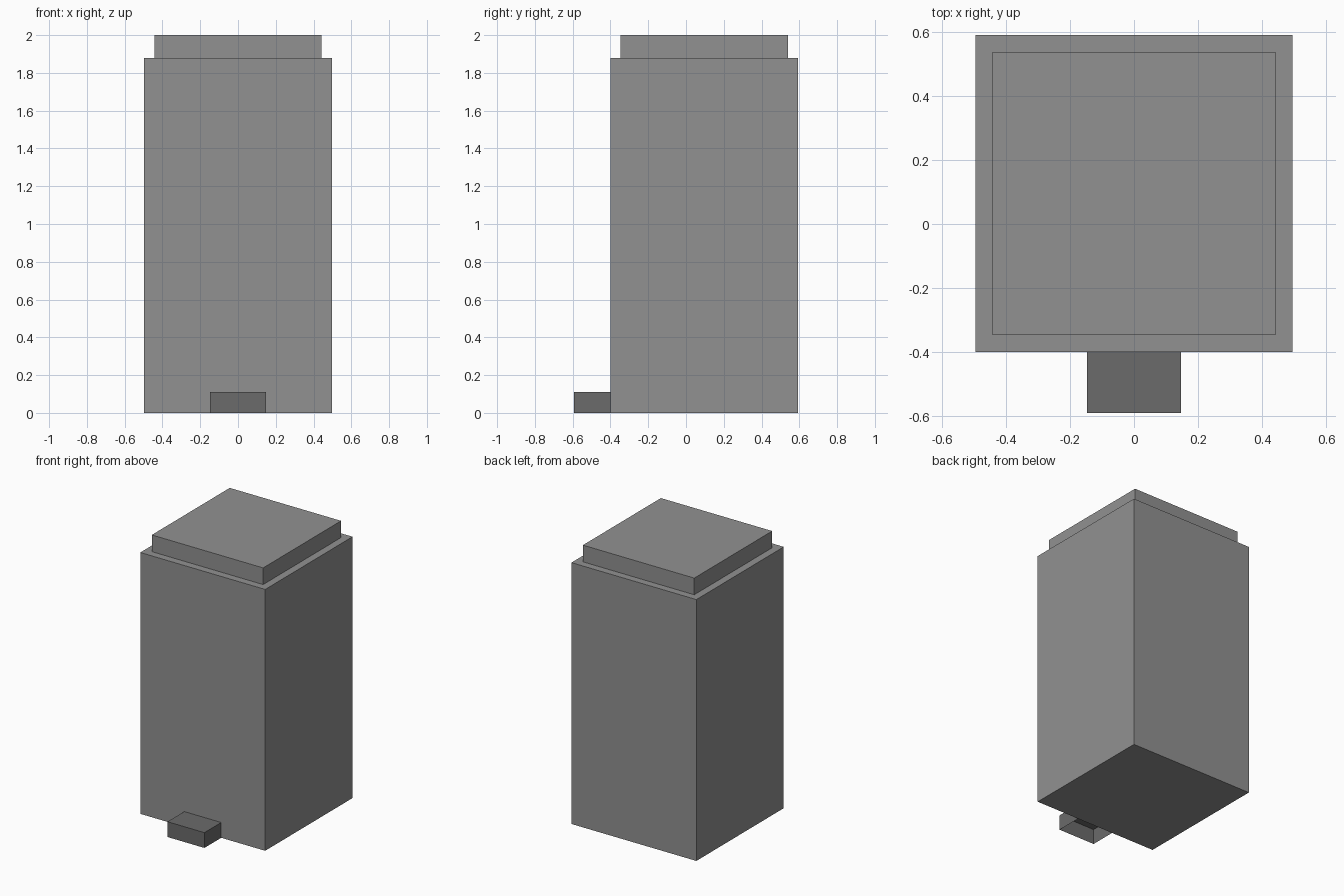
import bpy
import bmesh

if "Cube" in bpy.data.objects:
    bpy.data.objects.remove(bpy.data.objects["Cube"])


def grey(name, value):
    mat = bpy.data.materials.new(name)
    mat.diffuse_color = (value, value, value, 1)
    mat.use_nodes = True
    mat.node_tree.nodes["Principled BSDF"].inputs["Base Color"].default_value = mat.diffuse_color
    return mat


def box(name, x, y, z, mat, open_sides=()):
    """Box centred on x = 0 with half width x; open_sides lists face normals to leave out."""
    bm = bmesh.new()
    bmesh.ops.create_cube(bm, size=1)
    bm.normal_update()
    gone = [f for f in bm.faces if tuple(round(c) for c in f.normal) in open_sides]
    bmesh.ops.delete(bm, geom=gone, context='FACES')
    for v in bm.verts:
        v.co.x *= 2 * x
        v.co.y = y[0] + (v.co.y + 0.5) * (y[1] - y[0])
        v.co.z = z[0] + (v.co.z + 0.5) * (z[1] - z[0])
    mesh = bpy.data.meshes.new(name)
    bm.to_mesh(mesh)
    bm.free()
    mesh.materials.append(mat)
    obj = bpy.data.objects.new(name, mesh)
    bpy.context.collection.objects.link(obj)


mid_grey = grey("mid_grey", 0.283)
dark_grey = grey("dark_grey", 0.147)

# Tall square bin body
box("bin_body", 0.497, (-0.401, 0.592), (0, 1.88), mid_grey)

# Inset lid on top
box("lid", 0.443, (-0.347, 0.539), (1.88, 2.0), mid_grey)

# Foot pedal: thin shell, open underneath and against the body
box("foot_pedal", 0.147, (-0.592, -0.401), (0, 0.11), dark_grey,
    open_sides={(0, 0, -1), (0, 1, 0)})
